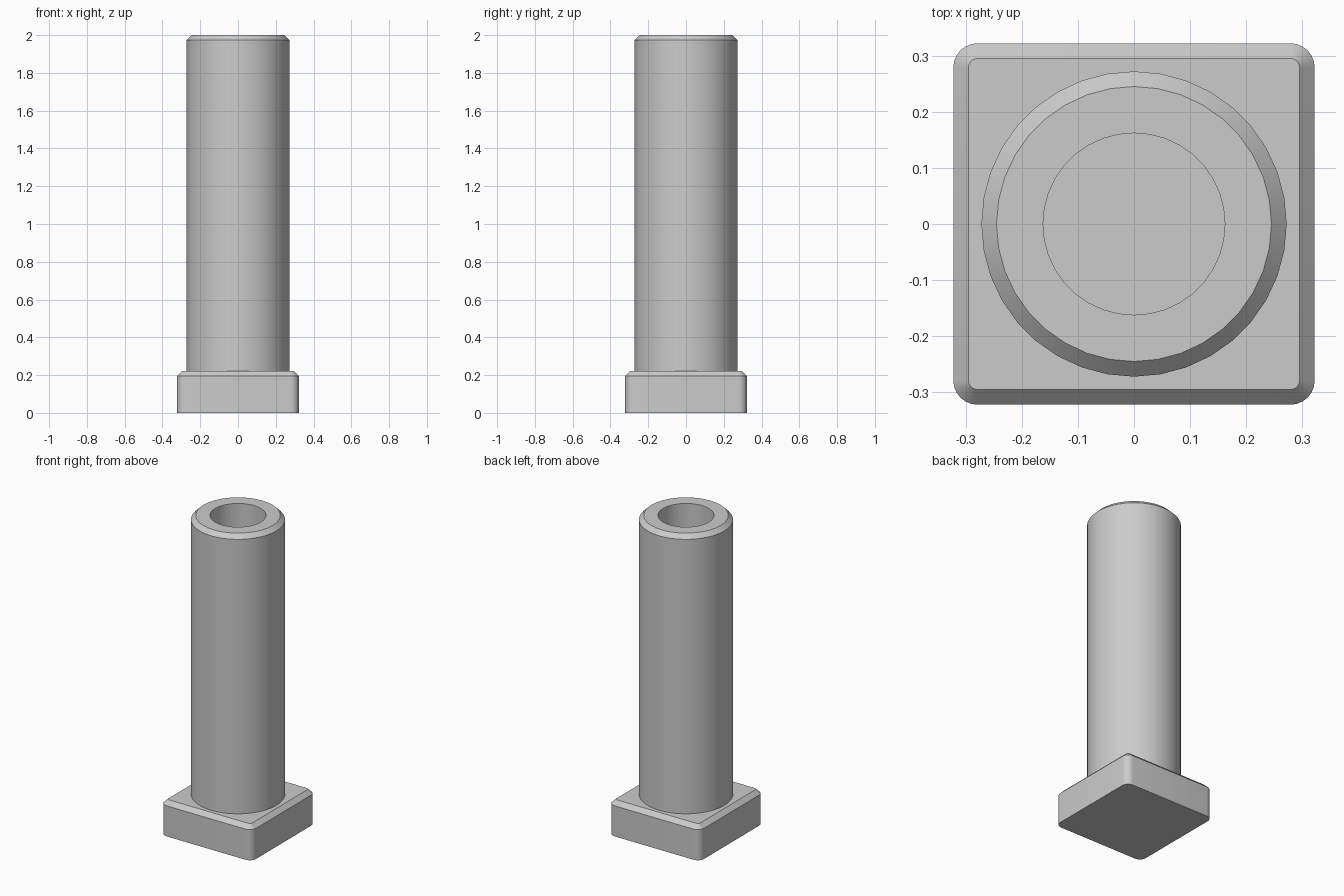
import bpy
import math

cube = bpy.data.objects.get("Cube")
if cube:
    bpy.data.objects.remove(cube, do_unlink=True)

# Single grey material
grey = bpy.data.materials.new("plain_grey")
grey.use_nodes = True
colour = (0.6, 0.6, 0.6, 1)
grey.diffuse_color = colour
grey.node_tree.nodes["Principled BSDF"].inputs["Base Color"].default_value = colour


def loft(name, rings, cap_start=True, cap_end=True):
    """Skin a list of equal-length rings of points, optionally capped."""
    n = len(rings[0])
    verts = [p for ring in rings for p in ring]
    faces = [(r * n + i, r * n + (i + 1) % n, (r + 1) * n + (i + 1) % n, (r + 1) * n + i)
             for r in range(len(rings) - 1) for i in range(n)]
    if cap_start:
        faces.append(tuple(reversed(range(n))))
    if cap_end:
        faces.append(tuple(range(len(verts) - n, len(verts))))
    mesh = bpy.data.meshes.new(name)
    mesh.from_pydata(verts, [], faces)
    mesh.materials.append(grey)
    obj = bpy.data.objects.new(name, mesh)
    bpy.context.collection.objects.link(obj)
    bpy.ops.object.select_all(action='DESELECT')
    obj.select_set(True)
    bpy.context.view_layer.objects.active = obj
    bpy.ops.object.shade_smooth_by_angle(angle=math.radians(25))
    return obj


def rounded_square(half, radius, z, steps=6):
    """Square outline with rounded corners, counter-clockwise."""
    points = []
    for corner in range(4):
        mid = math.radians(45 + 90 * corner)
        cx = math.copysign(half - radius, math.cos(mid))
        cy = math.copysign(half - radius, math.sin(mid))
        for s in range(steps + 1):
            a = math.radians(90 * corner + 90 * s / steps)
            points.append((cx + radius * math.cos(a), cy + radius * math.sin(a), z))
    return points


def circle(radius, z, n=36):
    return [(radius * math.cos(math.tau * i / n), radius * math.sin(math.tau * i / n), z)
            for i in range(n)]


# Square head with rounded corners and a chamfered top edge
loft("square_head", [rounded_square(0.322, 0.043, 0),
                     rounded_square(0.322, 0.043, 0.195),
                     rounded_square(0.295, 0.016, 0.222)])

# Round shank with a chamfered tip and a blind bore
profile = [(0.272, 0.222), (0.272, 1.973), (0.245, 2.0), (0.162, 2.0), (0.162, 0.222)]
loft("hollow_shank", [circle(r, z) for r, z in profile], cap_start=False)
